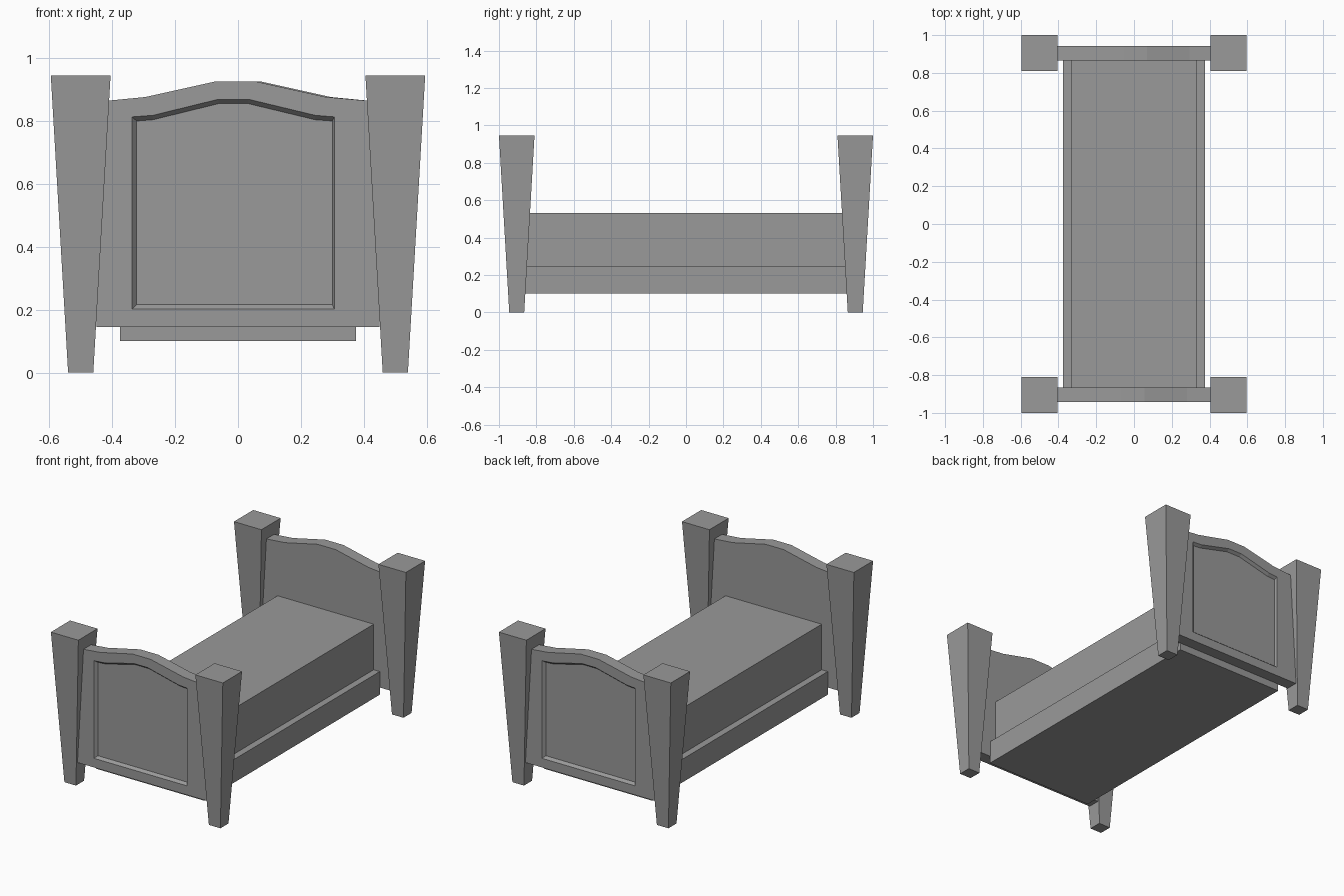
import bpy
import bmesh
from math import pi

default = bpy.data.objects.get("Cube")
if default:
    bpy.data.objects.remove(default)

# One plain grey for the whole bed
grey = bpy.data.materials.new("plain grey")
grey.use_nodes = True
colour = (0.32, 0.32, 0.32, 1)
grey.diffuse_color = colour
grey.node_tree.nodes["Principled BSDF"].inputs["Base Color"].default_value = colour


def loft(name, rings):
    """Solid skinned through matching rings of points, capped at both ends."""
    bm = bmesh.new()
    loops = [[bm.verts.new(p) for p in ring] for ring in rings]
    for a, b in zip(loops, loops[1:]):
        for i in range(len(a)):
            j = (i + 1) % len(a)
            bm.faces.new((a[i], a[j], b[j], b[i]))
    bm.faces.new(loops[0])
    bm.faces.new(loops[-1])
    bmesh.ops.recalc_face_normals(bm, faces=bm.faces)
    mesh = bpy.data.meshes.new(name)
    bm.to_mesh(mesh)
    bm.free()
    mesh.materials.append(grey)
    obj = bpy.data.objects.new(name, mesh)
    bpy.context.collection.objects.link(obj)
    return obj


def rect(cx, cy, hx, hy, z):
    return [(cx + sx * hx, cy + sy * hy, z)
            for sx, sy in ((-1, -1), (1, -1), (1, 1), (-1, 1))]


# Tapered corner posts, wider at the top
for end, sy in (("front", -1), ("back", 1)):
    for side, sx in (("right", -1), ("left", 1)):
        x, y = sx * 0.5, sy * 0.905
        loft(f"{end}_{side}_post",
             [rect(x, y, 0.04, 0.04, 0), rect(x, y, 0.095, 0.095, 0.945)])

# Base frame and mattress
loft("bed_frame", [rect(0, 0, 0.375, 0.87, z) for z in (0.1, 0.245)])
loft("mattress", [rect(0, 0, 0.333, 0.866, z) for z in (0.24, 0.53)])

# End boards with an arched top and a bevelled recess on the outer face
outline = [(-0.45, 0.145), (-0.45, 0.861), (-0.295, 0.876), (-0.07, 0.926),
           (0.055, 0.926), (0.28, 0.876), (0.45, 0.861), (0.45, 0.145)]
recess = [(-0.337, 0.202), (-0.337, 0.813), (-0.27, 0.818), (-0.062, 0.869),
          (0.033, 0.869), (0.245, 0.818), (0.306, 0.813), (0.306, 0.202)]
floor = [(-0.322, 0.216), (-0.322, 0.8), (-0.27, 0.804), (-0.062, 0.855),
         (0.033, 0.855), (0.245, 0.804), (0.3, 0.8), (0.3, 0.216)]


def at_depth(points, y):
    return [(x, y, z) for x, z in points]


for name, turn in (("footboard", 0), ("headboard", pi)):
    board = loft(name, [at_depth(outline, -0.866), at_depth(outline, -0.942),
                        at_depth(recess, -0.942), at_depth(floor, -0.925)])
    board.rotation_euler.z = turn
